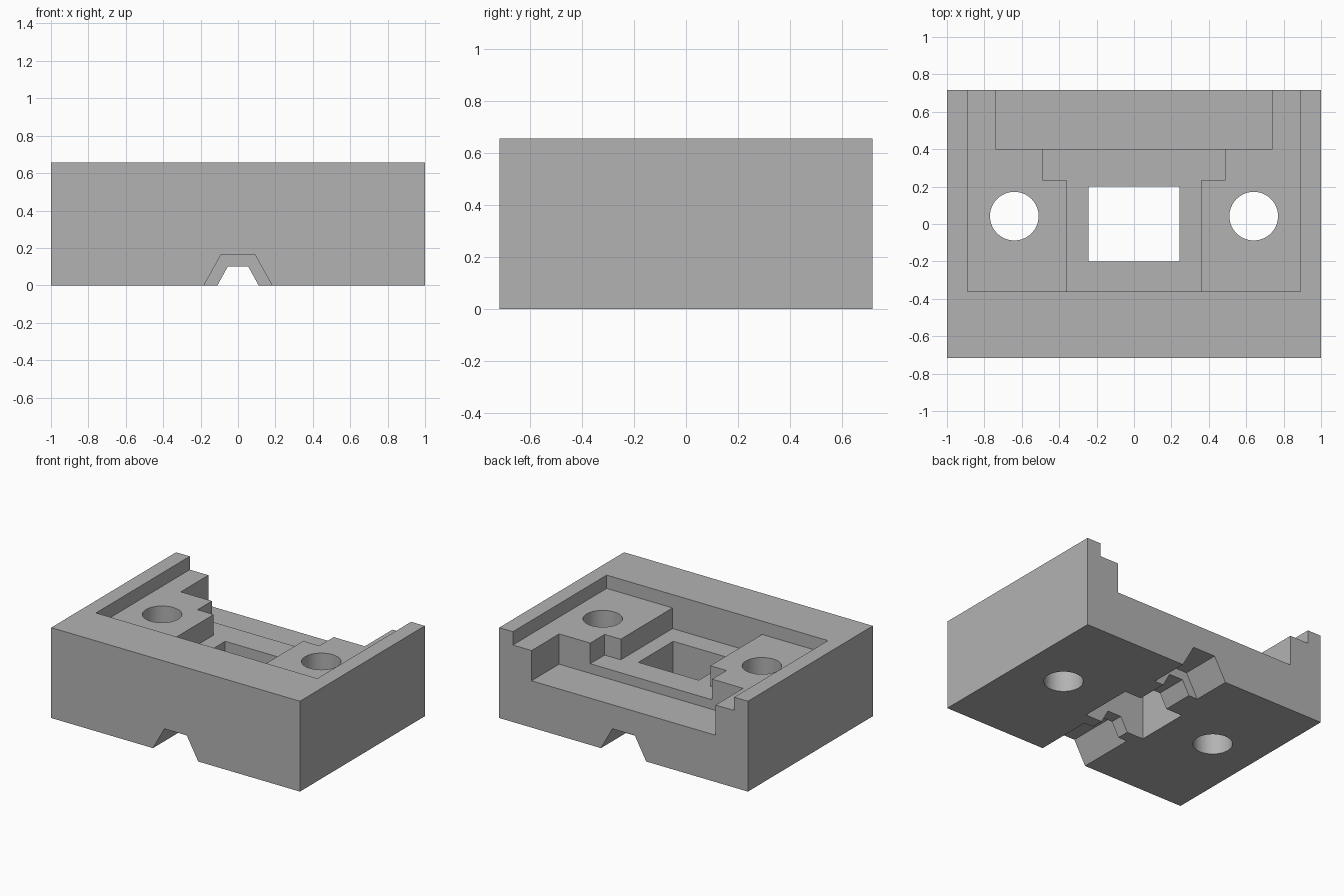
import bpy
import bmesh
from math import cos, sin, pi
from mathutils import Vector

cube = bpy.data.objects.get("Cube")
if cube:
    bpy.data.objects.remove(cube, do_unlink=True)

HALF_Y, HEIGHT, OUT = 0.717, 0.657, 1.0

grey = bpy.data.materials.new("plain grey")
grey.use_nodes = True
colour = (0.45, 0.45, 0.45, 1)
grey.diffuse_color = colour
grey.node_tree.nodes["Principled BSDF"].inputs["Base Color"].default_value = colour


def prism(name, outline, sweep):
    """Extrude a closed 3D outline along a sweep vector."""
    bm = bmesh.new()
    face = bm.faces.new([bm.verts.new(p) for p in outline])
    moved = bmesh.ops.extrude_face_region(bm, geom=[face])["geom"]
    bmesh.ops.translate(bm, vec=Vector(sweep),
                        verts=[v for v in moved if isinstance(v, bmesh.types.BMVert)])
    bmesh.ops.recalc_face_normals(bm, faces=bm.faces)
    mesh = bpy.data.meshes.new(name)
    bm.to_mesh(mesh)
    bm.free()
    mesh.materials.append(grey)
    obj = bpy.data.objects.new(name, mesh)
    bpy.context.collection.objects.link(obj)
    return obj


def upright(name, outline, z0, z1):
    return prism(name, [(x, y, z0) for x, y in outline], (0, 0, z1 - z0))


def box(name, half_x, y0, y1, z0, z1):
    corners = [(-half_x, y0), (half_x, y0), (half_x, y1), (-half_x, y1)]
    return upright(name, corners, z0, z1)


def groove(name, bottom, top, height, y0, y1):
    # Slopes continue slightly below the base for a clean cut
    drop = 0.05
    wide = bottom + (bottom - top) * drop / height
    outline = [(-wide, y0, -drop), (wide, y0, -drop), (top, y0, height), (-top, y0, height)]
    return prism(name, outline, (0, y1 - y0, 0))


body = box("mounting_block", 1, -HALF_Y, HALF_Y, 0, HEIGHT)

# Centre recess widens near the back step
half = [(0.36, -0.36), (0.36, 0.235), (0.49, 0.235), (0.49, 0.5)]
recess = half + [(-x, y) for x, y in reversed(half)]

cutters = [
    box("upper_pocket", 0.89, -0.36, OUT, 0.56, OUT),
    upright("centre_recess", recess, 0.41, OUT),
    box("back_step", 0.74, 0.4, OUT, 0.34, OUT),
    box("window", 0.243, -0.2, 0.2, -0.1, OUT),
    groove("small_groove", 0.11, 0.055, 0.1, -OUT, OUT),
    groove("front_groove", 0.182, 0.09, 0.165, -OUT, -0.29),
    groove("back_groove", 0.182, 0.09, 0.165, 0.43, OUT),
]

# Mirrored round bolt holes
SIDES = 64
for side in (-1, 1):
    ring = [(side * 0.64 + 0.13 * cos(2 * pi * i / SIDES),
             0.042 + 0.13 * sin(2 * pi * i / SIDES)) for i in range(SIDES)]
    cutters.append(upright("bolt_hole", ring, -0.1, OUT))

for cutter in cutters:
    cutter.hide_render = True
    mod = body.modifiers.new(cutter.name, 'BOOLEAN')
    mod.operation = 'DIFFERENCE'
    mod.solver = 'EXACT'
    mod.object = cutter

# Bake the cuts and drop the cutters
graph = bpy.context.evaluated_depsgraph_get()
cut_mesh = bpy.data.meshes.new_from_object(body.evaluated_get(graph))
body.modifiers.clear()
body.data = cut_mesh
for cutter in cutters:
    bpy.data.objects.remove(cutter, do_unlink=True)

# Smooth the hole walls, keep the block edges sharp
bpy.ops.object.select_all(action='DESELECT')
body.select_set(True)
bpy.context.view_layer.objects.active = body
bpy.ops.object.shade_smooth_by_angle(angle=pi / 6)
